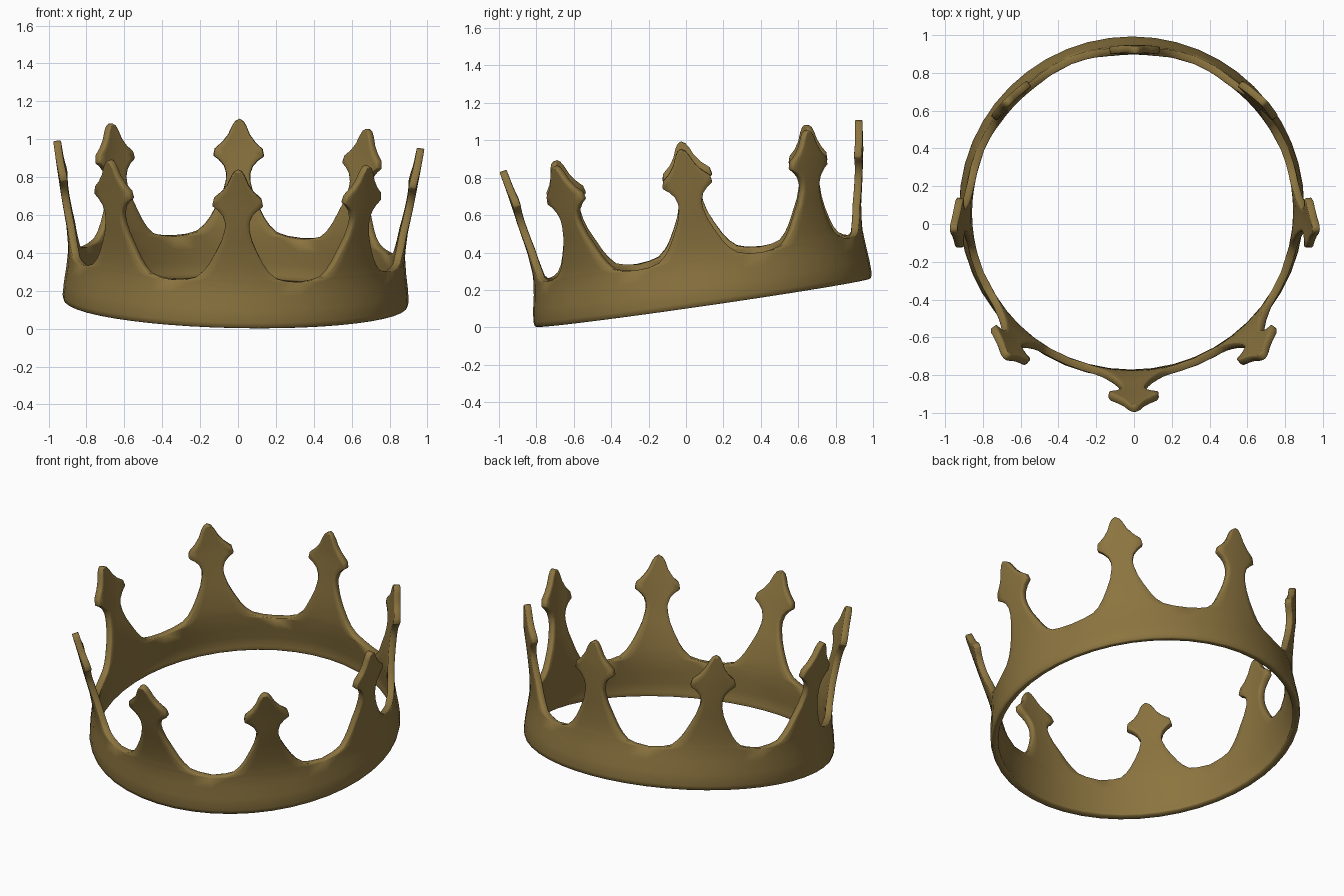
import bpy, bmesh, math
from mathutils import Matrix, Vector

if "Cube" in bpy.data.objects:
    bpy.data.objects.remove(bpy.data.objects["Cube"])

POINTS = 8
HALF = math.pi / POINTS

# Outer wall radius against height (slightly waisted band, flaring points)
WALL = [(0, .907), (.03, .914), (.1, .908), (.2, .894), (.28, .889), (.4, .902),
        (.55, .931), (.7, .957), (.86, .982)]

# Half outline of one crown point: (half width, height); None = full segment
OUTLINE = [(None, 0), (None, .03), (None, .1), (None, .17), (None, .24),
           (.27, .246), (.215, .262), (.175, .295), (.145, .335), (.11, .40),
           (.082, .46), (.066, .52), (.064, .56), (.078, .60), (.105, .63),
           (.136, .652), (.128, .69), (.088, .725), (.058, .765),
           (.038, .81), (.022, .835), (0, .847)]


def radius(h):
    for (h0, r0), (h1, r1) in zip(WALL, WALL[1:]):
        if h <= h1:
            return r0 + (r1 - r0) * (h - h0) / (h1 - h0)
    return WALL[-1][1]


def wall_point(angle, h):
    r = radius(h)
    lean = .01 * min(1, h / .2) * max(0, min(1, (.9 - h) / .2))
    return Vector((r * math.sin(angle), -r * math.cos(angle) + lean, h))


# Crown wall: one segment repeated around the ring
bm = bmesh.new()
COLS = 3
for k in range(POINTS):
    rows = []
    for w, h in OUTLINE:
        half = HALF if w is None else w / radius(h)
        rows.append([bm.verts.new(wall_point(2 * HALF * k + half * c / COLS, h))
                     for c in range(-COLS, COLS + 1)])
    for lo, hi in zip(rows, rows[1:]):
        for c in range(2 * COLS):
            bm.faces.new((lo[c], lo[c + 1], hi[c + 1], hi[c]))
bmesh.ops.remove_doubles(bm, verts=bm.verts, dist=.0005)

# Tilt the crown forward with a very slight roll
tilt = (Matrix.Translation((-.013, .091, .132))
        @ Matrix.Rotation(math.radians(1.2), 4, 'Y')
        @ Matrix.Rotation(math.radians(8.2), 4, 'X'))
bm.transform(tilt)
low = min(v.co.z for v in bm.verts)
bmesh.ops.translate(bm, verts=bm.verts, vec=(0, 0, -low))

mesh = bpy.data.meshes.new("crown")
bm.to_mesh(mesh)
bm.free()
crown = bpy.data.objects.new("crown", mesh)
bpy.context.collection.objects.link(crown)

# Dull gold
gold = bpy.data.materials.new("dull_gold")
gold.diffuse_color = (.26, .175, .05, 1)
gold.use_nodes = True
gold.node_tree.nodes["Principled BSDF"].inputs["Base Color"].default_value = gold.diffuse_color
mesh.materials.append(gold)

bpy.context.view_layer.objects.active = crown
crown.select_set(True)
bpy.ops.object.shade_smooth_by_angle(angle=math.radians(30))

# Metal thickness and softened rims
solid = crown.modifiers.new("thickness", 'SOLIDIFY')
solid.thickness = .04
solid.offset = -1
bevel = crown.modifiers.new("soft_rim", 'BEVEL')
bevel.width = .005
bevel.segments = 1
bevel.limit_method = 'ANGLE'
bevel.angle_limit = math.radians(60)
bevel.use_clamp_overlap = False
